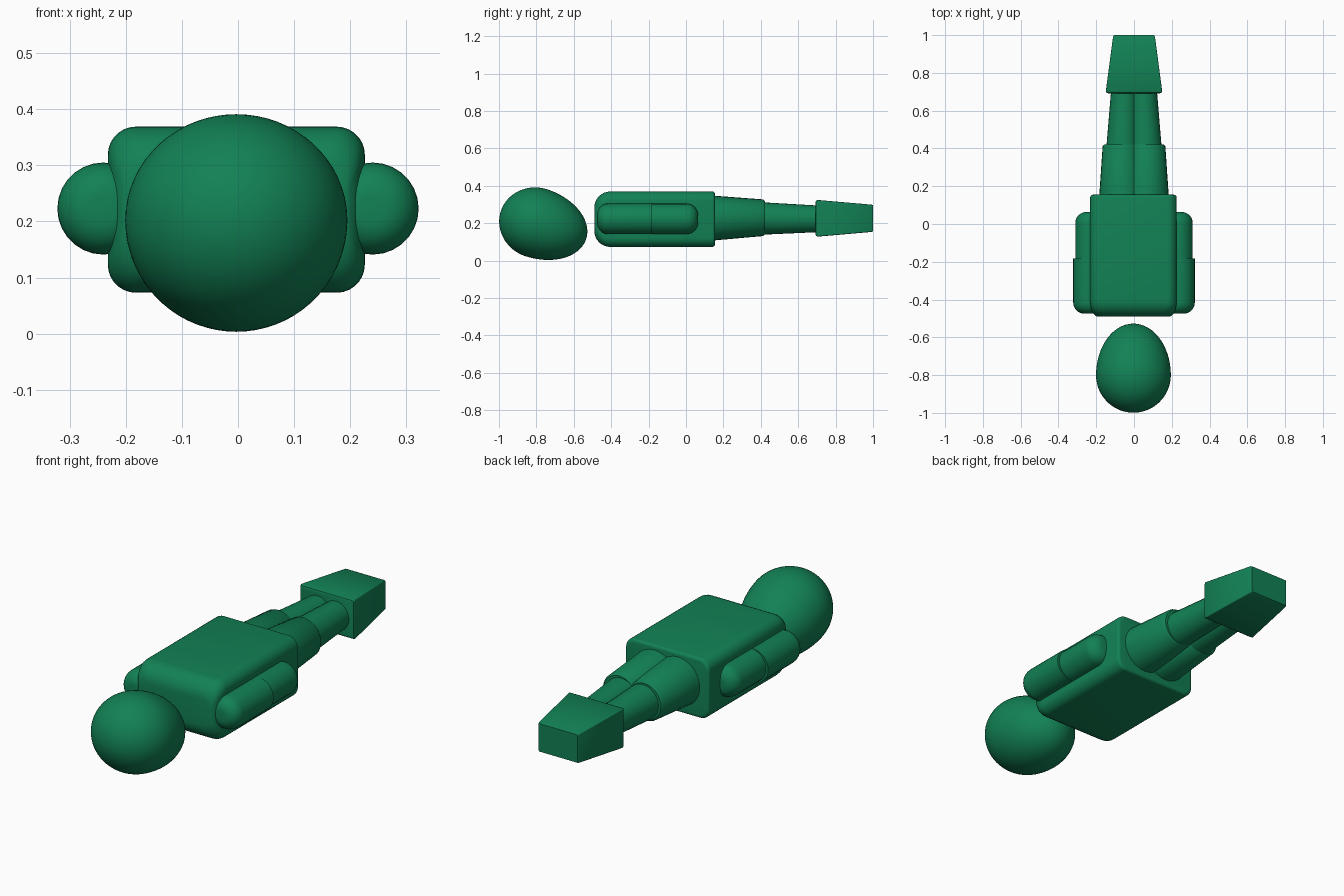
import bpy, bmesh, math
from math import sin, cos, pi, radians

if "Cube" in bpy.data.objects:
    bpy.data.objects.remove(bpy.data.objects["Cube"])

green = bpy.data.materials.new("green")
green.diffuse_color = (0.006, 0.22, 0.09, 1)
green.use_nodes = True
green.node_tree.nodes["Principled BSDF"].inputs["Base Color"].default_value = green.diffuse_color


def finish(name, bm, angle=35):
    bmesh.ops.recalc_face_normals(bm, faces=bm.faces[:])
    mesh = bpy.data.meshes.new(name)
    bm.to_mesh(mesh)
    bm.free()
    obj = bpy.data.objects.new(name, mesh)
    bpy.context.collection.objects.link(obj)
    mesh.materials.append(green)
    bpy.ops.object.select_all(action='DESELECT')
    obj.select_set(True)
    bpy.context.view_layer.objects.active = obj
    bpy.ops.object.shade_smooth_by_angle(angle=radians(angle))
    return obj


def section(x, z, hx, hz, corner, steps=8):
    """Rounded rectangle in the xz plane (an ellipse when corner >= half sizes)."""
    rx, rz = min(corner, hx), min(corner, hz)
    pts = []
    for q, (sx, sz) in enumerate([(1, 1), (-1, 1), (-1, -1), (1, -1)]):
        for i in range(steps):
            a = (q + i / (steps - 1)) * pi / 2
            pts.append((x + sx * (hx - rx) + rx * cos(a), z + sz * (hz - rz) + rz * sin(a)))
    return pts


def loft(name, rings, angle=35):
    """Skin sections along y; each ring is (y, x, z, half_x, half_z, corner)."""
    bm = bmesh.new()
    loops = [[bm.verts.new((px, r[0], pz)) for px, pz in section(*r[1:])] for r in rings]
    n = len(loops[0])
    for a, b in zip(loops, loops[1:]):
        for i in range(n):
            bm.faces.new((a[i], a[(i + 1) % n], b[(i + 1) % n], b[i]))
    bm.faces.new(loops[0])
    bm.faces.new(loops[-1])
    bmesh.ops.remove_doubles(bm, verts=bm.verts[:], dist=1e-5)
    return finish(name, bm, angle)


def rounded(y0, dy, x, z, hx, hz, ix, iz, corner, steps=8):
    """Rings of a rounded end: starts at y0, reaches full size at y0 + dy."""
    out = []
    for i in range(steps + 1):
        t = i / steps * pi / 2
        k = 1 - sin(t)
        out.append((y0 + dy * (1 - cos(t)), x, z, hx - ix * k, hz - iz * k, corner))
    return out


# Egg-shaped head, tilted with its narrow end towards the torso
bm = bmesh.new()
bmesh.ops.create_uvsphere(bm, u_segments=64, v_segments=40, radius=1)
tilt = radians(18)
for v in bm.verts:
    u = v.co.z * (0.28 if v.co.z > 0 else 0.20)
    w = v.co.y * 0.188
    v.co = (-0.003 + v.co.x * 0.198,
            -0.80 + u * cos(tilt) + w * sin(tilt),
            0.202 - u * sin(tilt) + w * cos(tilt))
finish("head", bm, 60)

# Torso, heavily rounded at the neck and nearly square at the hips
tx, tz, hx, hz = -0.003, 0.221, 0.229, 0.148
front = rounded(-0.49, 0.085, tx, tz, hx, hz, 0.04, 0.085, 0.05)
back = rounded(0.155, -0.014, tx, tz, hx, hz, 0.014, 0.014, 0.05, 4)
loft("torso", front + back[::-1])

for side, label in ((-1, "left"), (1, "right")):
    # Arms lying along the torso
    x, z = side * 0.24, 0.223
    loft(label + "_upper_arm",
         rounded(-0.475, 0.06, x, z, 0.082, 0.082, 0.06, 0.06, 1)
         + [(-0.182, x, z, 0.082, 0.082, 1)])
    x = side * 0.23
    loft(label + "_forearm",
         [(-0.19, x, z, 0.081, 0.081, 1)]
         + rounded(0.064, -0.06, x, z, 0.081, 0.081, 0.06, 0.06, 1)[::-1])
    # Legs, two tapering stages each
    loft(label + "_thigh", [(0.12, side * 0.064, 0.227, 0.122, 0.122, 1),
                            (0.412, side * 0.068, 0.229, 0.098, 0.098, 1),
                            (0.422, side * 0.068, 0.229, 0.09, 0.09, 1)])
    loft(label + "_shin", [(0.40, side * 0.06, 0.225, 0.087, 0.087, 1),
                           (0.71, side * 0.05, 0.223, 0.071, 0.071, 1)])

# Joined feet block, tapering to the end
feet = loft("feet", [(0.692, 0, 0.226, 0.138, 0.086, 0.006),
                     (0.695, 0, 0.226, 0.145, 0.094, 0.006),
                     (0.704, 0, 0.226, 0.149, 0.098, 0.006),
                     (0.992, 0, 0.226, 0.111, 0.073, 0.006),
                     (1.0, 0, 0.226, 0.106, 0.069, 0.006)])
